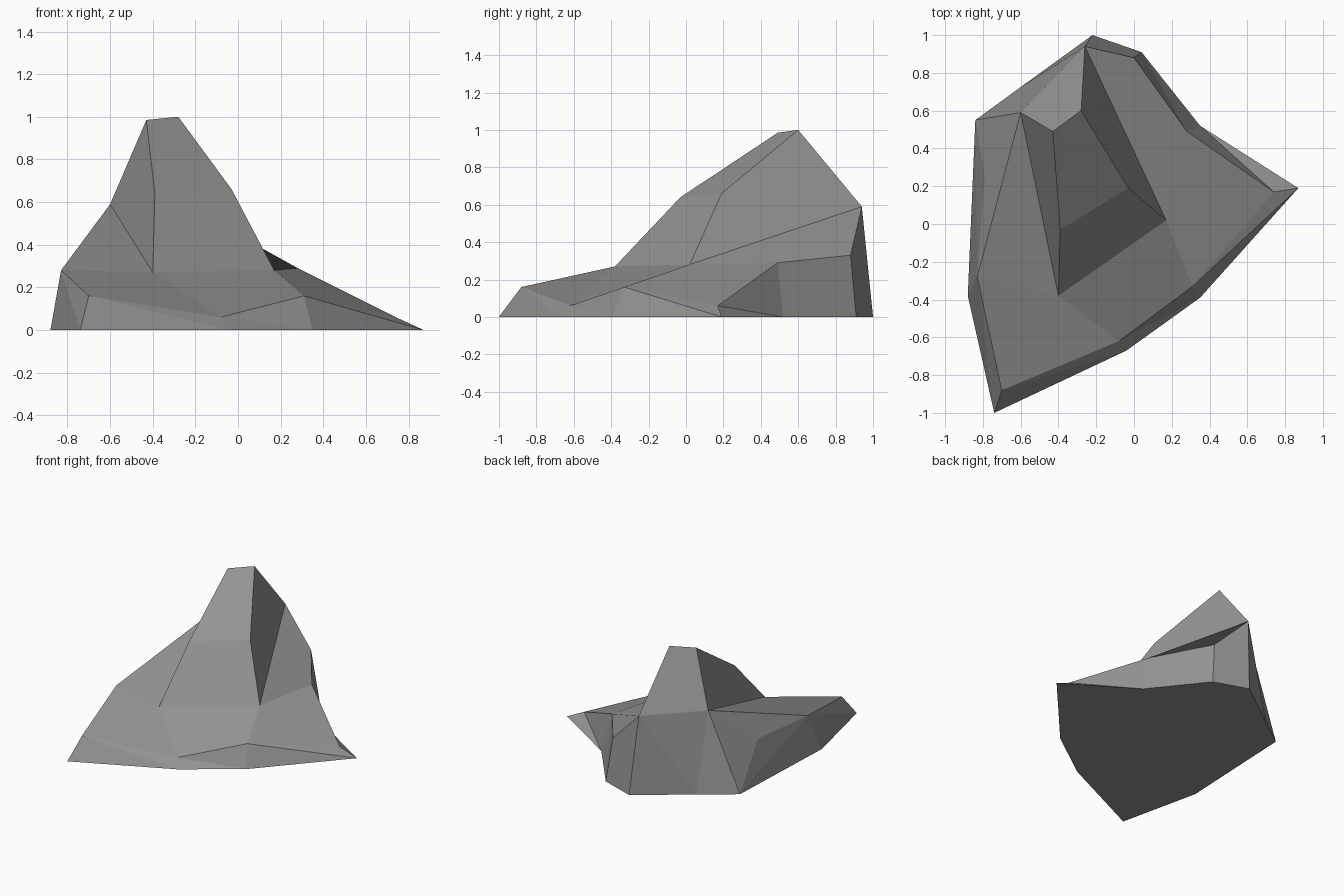
import bpy
import bmesh

default_cube = bpy.data.objects.get("Cube")
if default_cube:
    bpy.data.objects.remove(default_cube)

# Single stone colour
stone = bpy.data.materials.new("stone_grey")
stone.use_nodes = True
grey = (0.3, 0.295, 0.29, 1)
stone.diffuse_color = grey
stone.node_tree.nodes["Principled BSDF"].inputs["Base Color"].default_value = grey

# Footprint outline on the ground, counted clockwise from the back
footprint = [(-.22, 1), (.04, .91), (.35, .52), (.87, .19), (.35, -.39),
             (-.04, -.67), (-.74, -1), (-.88, -.38), (-.84, .55), (-.6, .725)]

# Sloping rim above the footprint, in the same order
rim_profile = {
    "back_tip": (-.26, .94, .59), "back": (0, .88, .33),
    "notch": (.28, .49, .29), "side_tip": (.74, .17, .06),
    "flank": (.31, -.33, .16), "front": (-.08, -.62, .06),
    "front_tip": (-.7, -.88, .16), "ledge": (-.83, -.28, .28),
    "hollow": (-.79, .26, .3), "shoulder": (-.6, .59, .59),
}

# Ridge that rises from the rim to the peak
ridge_profile = {
    "peak_left": (-.28, .6, 1), "peak_right": (-.43, .49, .985),
    "brow_left": (-.03, .19, .66), "brow_right": (-.39, -.03, .64),
    "foot_left": (.17, .02, .28), "foot_right": (-.4, -.38, .27),
}

# Facets of the upper surface, by corner name
facets = [
    "peak_left peak_right shoulder back_tip",
    "peak_left brow_left brow_right peak_right",
    "brow_left foot_left foot_right brow_right",
    "peak_right brow_right foot_right shoulder",
    "peak_left back_tip foot_left brow_left",
    "back_tip back notch foot_left",
    "notch side_tip flank foot_left",
    "foot_left flank front foot_right",
    "foot_right front front_tip ledge",
    "foot_right ledge shoulder",
    "ledge hollow shoulder",
]

bm = bmesh.new()
base = [bm.verts.new((x, y, 0)) for x, y in footprint]
corner = {name: bm.verts.new(co)
          for name, co in {**rim_profile, **ridge_profile}.items()}
rim = [corner[name] for name in rim_profile]

# Underside and upper facets
bm.faces.new(base)
for facet in facets:
    bm.faces.new([corner[name] for name in facet.split()])

# Steep side walls, split into triangles
count = len(base)
ledge_index = list(rim_profile).index("ledge")
for i in range(count):
    j = (i + 1) % count
    if i == ledge_index:
        bm.faces.new((base[i], base[j], rim[i]))
        bm.faces.new((base[j], rim[j], rim[i]))
    else:
        bm.faces.new((base[i], base[j], rim[j]))
        bm.faces.new((base[i], rim[j], rim[i]))

bmesh.ops.recalc_face_normals(bm, faces=bm.faces[:])
mesh = bpy.data.meshes.new("rock")
bm.to_mesh(mesh)
bm.free()
mesh.materials.append(stone)
rock = bpy.data.objects.new("rock", mesh)
bpy.context.collection.objects.link(rock)
